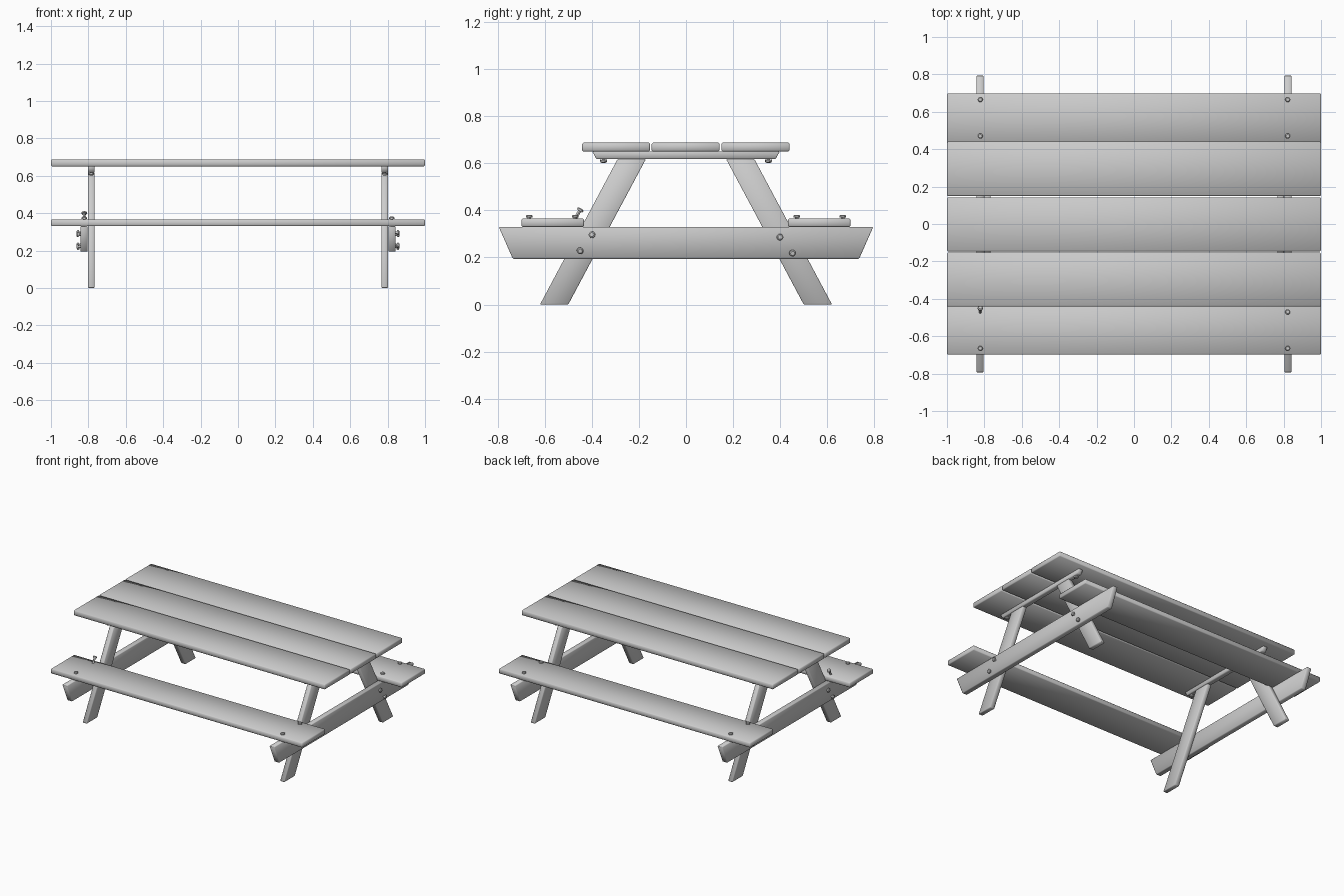
import bpy, bmesh
from mathutils import Vector, Matrix

if "Cube" in bpy.data.objects:
    bpy.data.objects.remove(bpy.data.objects["Cube"])

grey = bpy.data.materials.new("weathered grey")
grey.diffuse_color = (0.6, 0.6, 0.6, 1)
grey.use_nodes = True
grey.node_tree.nodes["Principled BSDF"].inputs["Base Color"].default_value = grey.diffuse_color


def finish(bm, name, bevel=0.0):
    if bevel:
        bmesh.ops.bevel(bm, geom=bm.edges[:], offset=bevel, segments=1,
                        profile=0.5, affect='EDGES')
    bmesh.ops.recalc_face_normals(bm, faces=bm.faces[:])
    me = bpy.data.meshes.new(name)
    for f in bm.faces:
        f.smooth = True
    bm.to_mesh(me)
    bm.free()
    me.materials.append(grey)
    ob = bpy.data.objects.new(name, me)
    bpy.context.collection.objects.link(ob)
    return ob


def plank(name, profile, x0, x1, bevel=0.004):
    """Extrude a (y, z) profile along x from x0 to x1."""
    bm = bmesh.new()
    face = bm.faces.new([bm.verts.new((x0, y, z)) for y, z in profile])
    ext = bmesh.ops.extrude_face_region(bm, geom=[face])
    moved = [v for v in ext["geom"] if isinstance(v, bmesh.types.BMVert)]
    bmesh.ops.translate(bm, verts=moved, vec=(x1 - x0, 0, 0))
    return finish(bm, name, bevel)


def rect(y0, y1, z0, z1):
    return [(y0, z0), (y1, z0), (y1, z1), (y0, z1)]


def bolt(name, base, direction, length):
    """Thin shank with a rounded head; base lies on the wood surface."""
    d = Vector(direction).normalized()
    rot = Vector((0, 0, 1)).rotation_difference(d).to_matrix().to_4x4()
    place = Matrix.Translation(base) @ rot
    bm = bmesh.new()
    # (centre height, depth, lower radius, upper radius)
    for z, h, r1, r2 in ((length / 2 - 0.01, length + 0.02, 0.007, 0.007),
                         (length + 0.004, 0.008, 0.014, 0.014),
                         (length + 0.010, 0.004, 0.014, 0.009)):
        bmesh.ops.create_cone(bm, cap_ends=True, segments=12, radius1=r1, radius2=r2,
                              depth=h, matrix=place @ Matrix.Translation((0, 0, z)))
    ob = finish(bm, name)
    bpy.context.view_layer.objects.active = ob
    ob.select_set(True)
    bpy.ops.object.shade_smooth_by_angle()
    ob.select_set(False)


# table top boards
for i, (a, b) in enumerate(((-0.441, -0.153), (-0.146, 0.143), (0.150, 0.440))):
    plank(f"top_board_{i + 1}", rect(a, b, 0.65, 0.687), -1, 1, 0.005)

# bench seats
for name, s in (("front", -1), ("back", 1)):
    plank(f"{name}_seat", rect(*sorted((s * 0.433, s * 0.698)), 0.33, 0.366), -1, 1, 0.005)

for side, sx in (("left", -1), ("right", 1)):
    # cross beams carrying the benches and the top
    plank(f"{side}_seat_beam", [(-0.735, 0.194), (0.735, 0.194), (0.795, 0.33), (-0.795, 0.33)],
          sx * 0.804, sx * 0.843)
    plank(f"{side}_top_beam", [(-0.380, 0.617), (0.380, 0.617), (0.398, 0.65), (-0.398, 0.65)],
          sx * 0.766, sx * 0.803)
    for end, sy in (("front", -1), ("back", 1)):
        # splayed legs
        plank(f"{side}_{end}_leg", [(sy * 0.62, 0), (sy * 0.50, 0), (sy * 0.170, 0.618),
                                    (sy * 0.290, 0.618)], sx * 0.767, sx * 0.803)
        # bolts through beam and leg
        dz = 0.0 if sy * sx < 0 else -0.01
        bolt(f"{side}_{end}_beam_bolt_upper", (sx * 0.843, sy * 0.398, 0.295 + dz),
             (sx, 0.1 * sy, 0.1), 0.008)
        bolt(f"{side}_{end}_beam_bolt_lower", (sx * 0.843, sy * 0.451, 0.23 + dz),
             (sx, 0.1, -0.15), 0.008)
        # bolt below the top beam
        bolt(f"{side}_{end}_top_bolt", (sx * 0.785, sy * 0.35, 0.617), (0, 0.1 * sx, -1), 0.003)
        # seat bolts, one of them worked loose and leaning
        bolt(f"{side}_{end}_seat_bolt_outer", (sx * 0.822, sy * 0.665, 0.366), (0, 0, 1), 0.003)
        loose = sx < 0 and sy < 0
        bolt(f"{side}_{end}_seat_bolt_inner", (sx * 0.822, sy * 0.47, 0.366),
             (0, 0.5, 0.85) if loose else (0, 0, 1), 0.036 if loose else 0.003)
